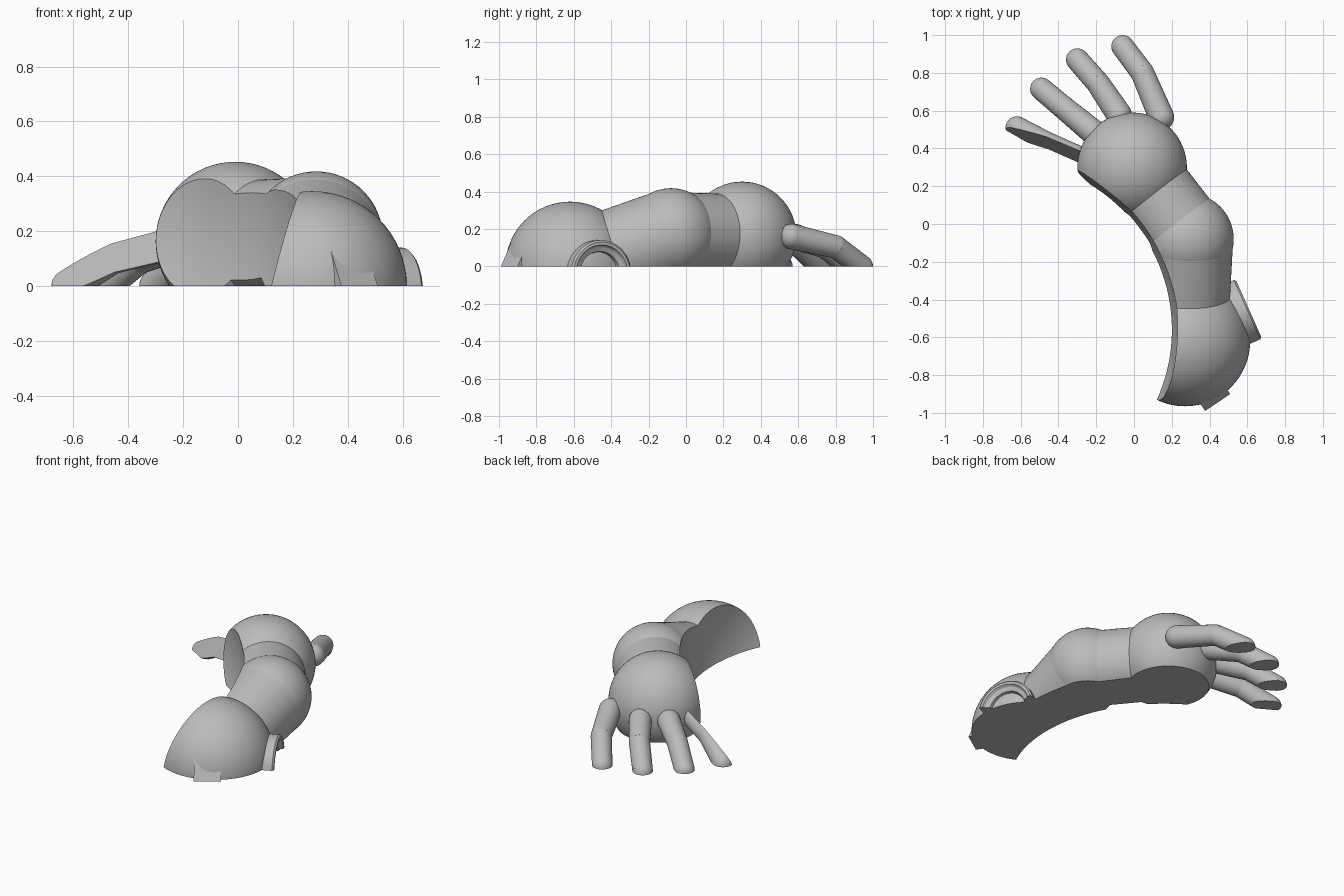
import bpy, bmesh, math
from mathutils import Vector, Matrix

cube = bpy.data.objects.get("Cube")
if cube:
    bpy.data.objects.remove(cube)

grey = bpy.data.materials.new("plain_grey")
grey.use_nodes = True
COLOR = (0.5, 0.5, 0.5, 1)
grey.diffuse_color = COLOR
grey.node_tree.nodes["Principled BSDF"].inputs["Base Color"].default_value = COLOR

parts = []


def trim(bm, point=(0, 0, 0), normal=(0, 0, -1)):
    """Remove everything on the normal side of a plane and cap the hole."""
    geom = bm.verts[:] + bm.edges[:] + bm.faces[:]
    bmesh.ops.bisect_plane(bm, geom=geom, dist=1e-5, plane_co=point,
                           plane_no=normal, clear_outer=True)
    rim = [e for e in bm.edges if e.is_boundary]
    if rim:
        bmesh.ops.holes_fill(bm, edges=rim, sides=0)


def add_part(name, bm, cuts=()):
    trim(bm)
    for point, normal in cuts:
        trim(bm, point, normal)
    bmesh.ops.recalc_face_normals(bm, faces=bm.faces[:])
    mesh = bpy.data.meshes.new(name)
    bm.to_mesh(mesh)
    bm.free()
    mesh.materials.append(grey)
    ob = bpy.data.objects.new(name, mesh)
    bpy.context.collection.objects.link(ob)
    parts.append(ob)
    return ob


def ball(name, center, radius, cuts=(), seg=64):
    bm = bmesh.new()
    bmesh.ops.create_uvsphere(bm, u_segments=seg, v_segments=seg // 2, radius=radius,
                              matrix=Matrix.Translation(center))
    return add_part(name, bm, cuts)


def limb(name, a, b, r1, r2, cuts=(), seg=64):
    a, b = Vector(a), Vector(b)
    rot = (b - a).to_track_quat('Z', 'Y').to_matrix().to_4x4()
    bm = bmesh.new()
    bmesh.ops.create_cone(bm, cap_ends=True, segments=seg, radius1=r1, radius2=r2,
                          depth=(b - a).length,
                          matrix=Matrix.Translation((a + b) / 2) @ rot)
    return add_part(name, bm, cuts)


# Arm chain: shoulder, upper arm, elbow, forearm, wrist
SHOULDER = Vector((0.27, -0.62, 0.001))
ELBOW = Vector((0.285, -0.08, 0.175))
WRIST = Vector((-0.01, 0.3, 0.163))
carved = [
    ball("shoulder", SHOULDER, 0.345),
    limb("upper_arm", SHOULDER, ELBOW, 0.225, 0.24),
    ball("elbow", ELBOW, 0.243),
    limb("forearm", ELBOW, WRIST, 0.222, 0.222),
    ball("wrist", WRIST, 0.29),
]

# Web between the fingers: a thin slab sloping from wrist to ground
rim = [(0.1, 0.62, 0.05), (-0.03, 0.79, 0.035), (-0.19, 0.75, 0.035),
       (-0.37, 0.6, 0.035), (-0.48, 0.46, 0.035), (-0.29, 0.24, 0.06)]
bm = bmesh.new()
hub = bm.verts.new((-0.02, 0.35, 0.11))
ring = [bm.verts.new(p) for p in rim]
fan = [bm.faces.new((hub, ring[i], ring[(i + 1) % len(ring)])) for i in range(len(ring))]
ext = bmesh.ops.extrude_face_region(bm, geom=fan)["geom"]
bmesh.ops.translate(bm, vec=(0, 0, -0.03),
                    verts=[g for g in ext if isinstance(g, bmesh.types.BMVert)])
carved.append(add_part("finger_web", bm))

# Hollow the inner side with one large sphere
bm = bmesh.new()
bmesh.ops.create_uvsphere(bm, u_segments=128, v_segments=64, radius=0.935,
                          matrix=Matrix.Translation((-0.7, -0.56, 0.25)))
mesh = bpy.data.meshes.new("hollow_cutter")
bm.to_mesh(mesh)
bm.free()
cutter = bpy.data.objects.new("hollow_cutter", mesh)
cutter.hide_render = True
bpy.context.collection.objects.link(cutter)
for ob in carved:
    mod = ob.modifiers.new("hollow", 'BOOLEAN')
    mod.operation, mod.solver, mod.object = 'DIFFERENCE', 'EXACT', cutter
deps = bpy.context.evaluated_depsgraph_get()
results = [bpy.data.meshes.new_from_object(ob.evaluated_get(deps)) for ob in carved]
for ob, result in zip(carved, results):
    ob.modifiers.clear()
    ob.data = result
bpy.data.objects.remove(cutter)

# Fingers: base, knuckle and tip, the tip sinking into the ground
fingers = {
    "thumb": ((-0.26, 0.33), (-0.46, 0.425), (-0.62, 0.51)),
    "first_finger": ((-0.22, 0.49), (-0.365, 0.61), (-0.49, 0.715)),
    "middle_finger": ((-0.08, 0.58), (-0.19, 0.745), (-0.3, 0.87)),
    "outer_finger": ((0.145, 0.565), (0.045, 0.8), (-0.06, 0.94)),
}
for name, (base, knuckle, tip) in fingers.items():
    a, k, t = Vector((*base, 0.16)), Vector((*knuckle, 0.105)), Vector((*tip, 0.0))
    cuts = [((-0.5, 0.44, 0.08), (-0.45, -0.78, 0.45))] if name == "thumb" else ()
    ball(name + "_base", a, 0.068, cuts, 32)
    limb(name + "_lower", a, k, 0.068, 0.062, cuts, 32)
    ball(name + "_knuckle", k, 0.062, cuts, 32)
    limb(name + "_upper", k, t, 0.062, 0.06, cuts, 32)
    ball(name + "_tip", t, 0.06, cuts, 32)

# Round socket on the shoulder: stepped profile spun about its axis
axis = Vector((0.914, 0.407, 0))
center = Vector((0.27, -0.6, -0.035))
profile = [(0, 0.2), (0.175, 0.2), (0.175, 0.36), (0.165, 0.37), (0.15, 0.37),
           (0.14, 0.355), (0.115, 0.345), (0.11, 0.32), (0, 0.32)]
bm = bmesh.new()
verts = [bm.verts.new((r, 0, z)) for r, z in profile]
edges = [bm.edges.new(pair) for pair in zip(verts, verts[1:])]
bmesh.ops.spin(bm, geom=verts + edges, cent=(0, 0, 0), axis=(0, 0, 1),
               angle=2 * math.pi, steps=64)
bmesh.ops.remove_doubles(bm, verts=bm.verts[:], dist=1e-4)
bmesh.ops.transform(bm, verts=bm.verts[:], matrix=Matrix.Translation(center)
                    @ axis.to_track_quat('Z', 'Y').to_matrix().to_4x4())
add_part("shoulder_socket", bm)

# Tilted square peg low on the front of the shoulder
bm = bmesh.new()
bmesh.ops.create_cube(bm, size=1)
place = (Matrix.Translation((0.443, -0.945, 0)) @ Matrix.Rotation(math.radians(34), 4, 'Z')
         @ Matrix.Rotation(math.radians(-28), 4, 'X')
         @ Matrix.Translation((0, 0.1, 0)) @ Matrix.Diagonal((0.16, 0.2, 0.34, 1)))
bmesh.ops.transform(bm, verts=bm.verts[:], matrix=place)
add_part("shoulder_peg", bm)

# Smooth shading with crisp cut edges
bpy.ops.object.select_all(action='DESELECT')
for ob in parts:
    ob.select_set(True)
bpy.context.view_layer.objects.active = parts[0]
bpy.ops.object.shade_smooth_by_angle(angle=math.radians(30))
